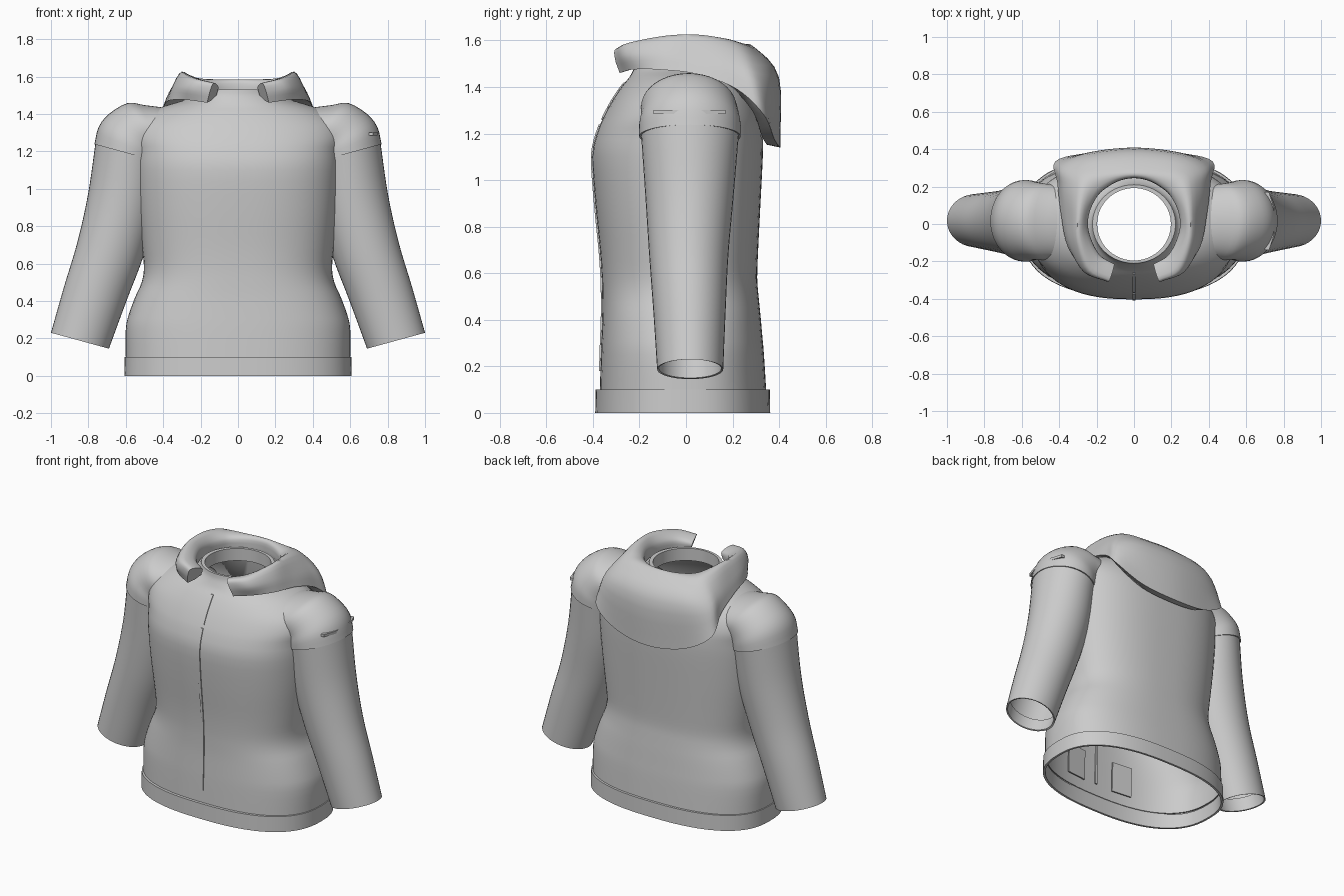
import bpy, bmesh, math
from mathutils import Vector

grey = bpy.data.materials.new("grey_cloth")
grey.diffuse_color = (0.6, 0.6, 0.6, 1)


def spline(pts, n):
    """Catmull-Rom resample: n steps between each pair of points (any dimension)."""
    pts = [Vector(p) for p in pts]
    ext = [pts[0] * 2 - pts[1]] + pts + [pts[-1] * 2 - pts[-2]]
    out = []
    for i in range(1, len(ext) - 2):
        p0, p1, p2, p3 = ext[i - 1:i + 3]
        for k in range(n):
            t = k / n
            out.append(0.5 * (2 * p1 + (p2 - p0) * t + (2 * p0 - 5 * p1 + 4 * p2 - p3) * t * t
                              + (3 * p1 - p0 - 3 * p2 + p3) * t ** 3))
    return out + [pts[-1]]


def loft(name, rings, caps=False, mirror=False, angle=40):
    """Skin a list of closed rings with equal point counts."""
    bm = bmesh.new()
    vs = [[bm.verts.new(p) for p in r] for r in rings]
    n = len(rings[0])
    for a, b in zip(vs, vs[1:]):
        for i in range(n):
            bm.faces.new((a[i], a[(i + 1) % n], b[(i + 1) % n], b[i]))
    if caps:
        bm.faces.new(vs[0])
        bm.faces.new(vs[-1])
    bmesh.ops.recalc_face_normals(bm, faces=bm.faces)
    me = bpy.data.meshes.new(name)
    bm.to_mesh(me)
    bm.free()
    ob = bpy.data.objects.new(name, me)
    bpy.context.collection.objects.link(ob)
    me.materials.append(grey)
    bpy.ops.object.select_all(action='DESELECT')
    ob.select_set(True)
    bpy.context.view_layer.objects.active = ob
    bpy.ops.object.shade_smooth_by_angle(angle=math.radians(angle))
    if mirror:
        ob.modifiers.new("mirror", 'MIRROR')
    return ob


def body_ring(z, a, yf, yb, e, n=72):
    """Horizontal superellipse with separate front and back depth."""
    ring = []
    for i in range(n):
        t = 2 * math.pi * i / n
        c, s = math.cos(t), math.sin(t)
        x = a * math.copysign(abs(c) ** (2 / e), c)
        y = (yb if s > 0 else -yf) * math.copysign(abs(s) ** (2 / e), s)
        ring.append((x, y, z))
    return ring


def arm_ring(ox, oz, ix, iz, yc, yh, n=40):
    """Tilted ellipse from an outer point to an inner point."""
    cx, cz, dx, dz = (ox + ix) / 2, (oz + iz) / 2, (ox - ix) / 2, (oz - iz) / 2
    ring = []
    for i in range(n):
        t = 2 * math.pi * i / n
        ring.append((cx + dx * math.cos(t), yc + yh * math.sin(t), cz + dz * math.cos(t)))
    return ring


# Torso: z, half width, front y, back y, squareness
torso = spline([
    (.09, .60, -.37, .345, 2.5), (.25, .60, -.366, .335, 2.5), (.33, .583, -.363, .328, 2.5),
    (.42, .55, -.36, .32, 2.5), (.50, .515, -.36, .312, 2.5), (.58, .503, -.362, .306, 2.5),
    (.70, .515, -.37, .31, 2.5), (.90, .537, -.39, .32, 2.5), (1.1, .55, -.403, .33, 2.5),
    (1.2, .553, -.383, .33, 2.5), (1.27, .568, -.355, .322, 2.4), (1.34, .55, -.318, .30, 2.3),
    (1.40, .48, -.278, .275, 2.2), (1.44, .40, -.245, .255, 2.1), (1.47, .30, -.228, .235, 2),
    (1.50, .24, -.215, .22, 2), (1.53, .222, -.21, .21, 2)], 3)
neck_lip = [(1.53, .197, -.195, .192, 2), (1.45, .197, -.195, .192, 2)]
loft("torso", [body_ring(*r) for r in torso + neck_lip])

# Hem band, hollow and slightly thicker than the torso
loft("hem_band", [body_ring(*r) for r in [
    (.10, .590, -.365, .335, 2.5), (.10, .606, -.388, .360, 2.5), (.0, .608, -.390, .362, 2.5),
    (.0, .594, -.376, .348, 2.5), (.09, .590, -.365, .335, 2.5)]])


def front_y(z):
    for a, b in zip(torso, torso[1:]):
        if a[0] <= z <= b[0]:
            return a[2] + (b[2] - a[2]) * (z - a[0]) / (b[0] - a[0])
    return torso[0][2]


# Zip strips following the chest line
for name, z0, z1 in (("zip_lower", .18, 1.24), ("zip_upper", 1.26, 1.42)):
    rings = []
    for i in range(31):
        z = z0 + (z1 - z0) * i / 30
        y = front_y(z)
        rings.append([(-.008, y - .006, z), (.008, y - .006, z),
                      (.008, y + .008, z), (-.008, y + .008, z)])
    loft(name, rings, caps=True, angle=30)

# Pocket linings inside the front
loft("pocket_lining", [[(x, front_y(z) + d + .02, z) for x, d in
                        ((.11, 0), (.25, .015), (.25, .024), (.11, .009))]
                       for z in (.16, .26, .36)], caps=True, mirror=True, angle=30)

# Sleeves: outer x, outer z, inner x, inner z, y centre, y half width
sleeve = spline([
    (.762, 1.245, .40, 1.145, .017, .210), (.802, .97, .43, .90, .015, .190),
    (.86, .71, .505, .64, .012, .170), (.932, .47, .60, .39, .015, .155),
    (1.0, .23, .69, .145, .018, .142)], 5)
cuff = [(.990, .230, .70, .150, .018, .134), (.967, .31, .677, .23, .018, .136)]
loft("sleeve", [arm_ring(*r) for r in sleeve + cuff], mirror=True)

# Shoulder caps overlapping the sleeve tops
cap = spline([
    (.768, 1.238, .40, 1.138, .017, .218), (.745, 1.33, .40, 1.15, .017, .218),
    (.69, 1.40, .395, 1.16, .017, .210), (.59, 1.458, .385, 1.17, .012, .205),
    (.50, 1.447, .36, 1.18, .01, .200), (.38, 1.43, .32, 1.20, .005, .190),
    (.28, 1.40, .26, 1.22, 0, .170)], 3)
lip = [(.755, 1.238, .41, 1.14, .017, .204)]
loft("shoulder_cap", [arm_ring(*r) for r in lip + cap], mirror=True)

# Fold along one shoulder
loft("shoulder_fold", [[(x, y, z) for x, z in
                        ((.70, 1.285), (.752 - d, 1.285), (.752 - d, 1.302), (.70, 1.302))]
                       for y, d in ((-.14, .03), (-.06, .004), (.02, 0), (.09, .004), (.17, .03))],
     caps=True)

# Hood lying on the back: section stations from front tip to back centre,
# each as neck edge, inner rim, crest, outer bulge, lower edge
stations = [
    [(.115, -.215, 1.50), (.105, -.22, 1.545), (.13, -.30, 1.565), (.15, -.305, 1.52), (.165, -.285, 1.46)],
    [(.19, -.16, 1.50), (.19, -.17, 1.565), (.235, -.245, 1.59), (.27, -.255, 1.54), (.275, -.23, 1.475)],
    [(.24, -.05, 1.50), (.245, -.05, 1.575), (.295, -.09, 1.62), (.34, -.11, 1.55), (.355, -.12, 1.475)],
    [(.245, .05, 1.50), (.245, .05, 1.575), (.30, .05, 1.625), (.36, .05, 1.53), (.39, .05, 1.455)],
    [(.205, .14, 1.50), (.21, .14, 1.575), (.285, .18, 1.605), (.375, .20, 1.50), (.41, .22, 1.39)],
    [(.16, .185, 1.50), (.17, .19, 1.575), (.25, .255, 1.58), (.375, .30, 1.46), (.42, .335, 1.28)],
    [(.08, .23, 1.50), (.09, .235, 1.575), (.14, .285, 1.57), (.25, .37, 1.45), (.25, .38, 1.175)],
    [(0, .245, 1.50), (0, .25, 1.575), (0, .295, 1.57), (0, .40, 1.44), (0, .405, 1.14)]]
stations += [[(-x, y, z) for x, y, z in s] for s in reversed(stations[:-1])]
# smooth along the length first, then across each section
lines = [spline([s[k] for s in stations], 5) for k in range(5)]
sections = []
for pts in zip(*lines):
    low = pts[4]
    under = Vector((low.x * .86, low.y * .86, low.z + .012))
    sections.append(spline(pts, 4) + [under])
loft("hood", sections, caps=True, angle=50)
